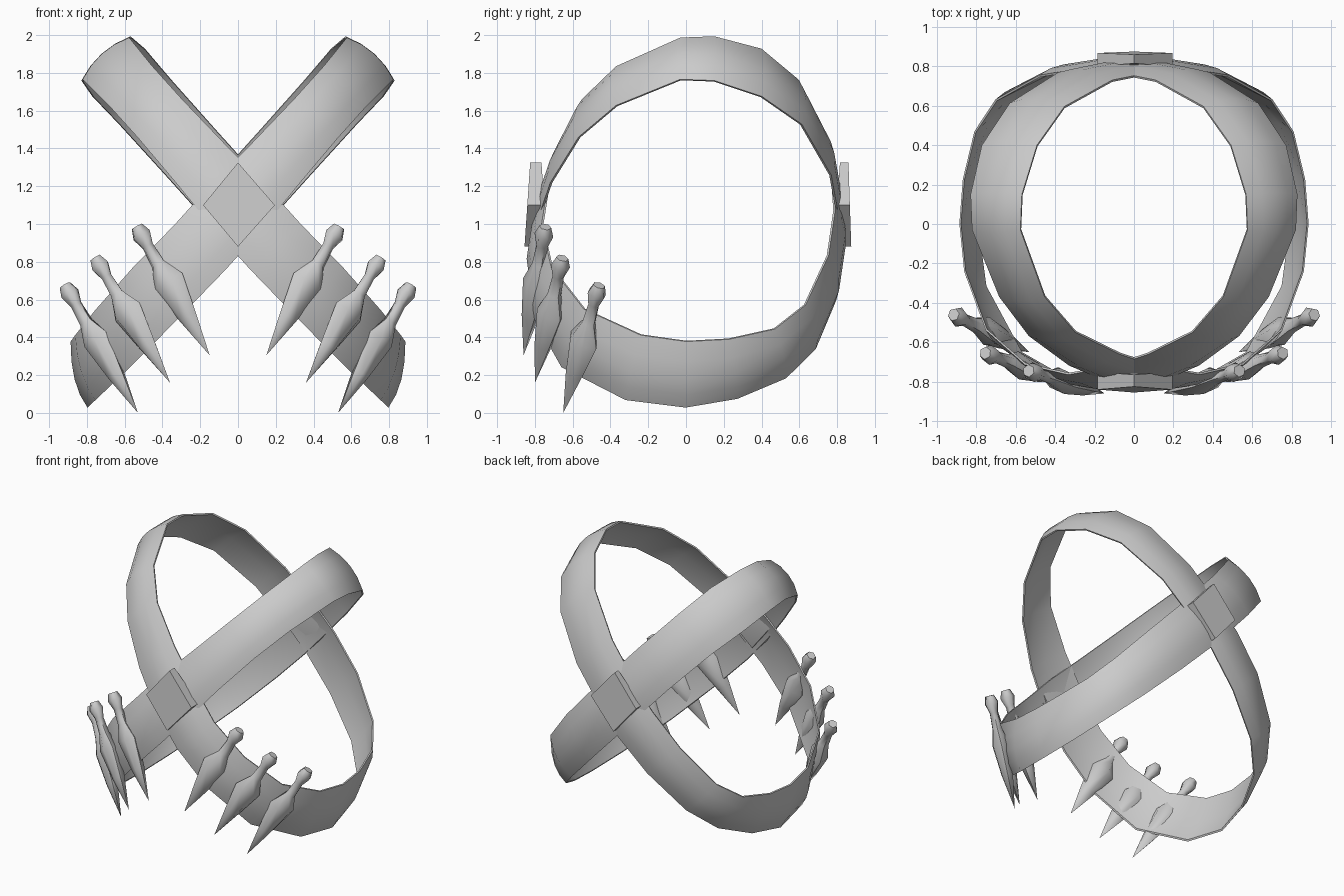
import bpy, bmesh, math
from mathutils import Vector

if "Cube" in bpy.data.objects:
    bpy.data.objects.remove(bpy.data.objects["Cube"])

TH = math.atan2(0.743, 0.669)
D = Vector((math.cos(TH), 0, math.sin(TH)))      # along the strap
W = Vector((-math.sin(TH), 0, math.cos(TH)))     # across the strap
C = Vector((0, 0, 1.1))


def make(name, bm, angle=40):
    bmesh.ops.recalc_face_normals(bm, faces=bm.faces)
    me = bpy.data.meshes.new(name)
    bm.to_mesh(me)
    bm.free()
    ob = bpy.data.objects.new(name, me)
    bpy.context.collection.objects.link(ob)
    bpy.context.view_layer.objects.active = ob
    ob.select_set(True)
    bpy.ops.object.shade_smooth_by_angle(angle=math.radians(angle))
    ob.select_set(False)
    return ob


# Strap stations: distance along strap, y, half width, lean of the lower edge
STATIONS = [
    (0, .80, .18, .02), (.37, .75, .18, .02), (.735, .605, .182, .01),
    (.945, .40, .188, 0), (1.045, .15, .175, 0), (1.045, -.03, .165, 0),
    (.85, -.37, .155, 0), (.62, -.56, .155, .01), (.30, -.69, .165, .03),
    (0, -.765, .18, .035), (-.3, -.80, .18, .035), (-.62, -.762, .18, .05),
    (-.95, -.60, .17, .08), (-1.16, -.28, .155, .10), (-1.21, 0, .15, .10),
    (-1.17, .25, .15, .08), (-1.06, .50, .15, .05), (-.87, .66, .16, .03),
    (-.52, .775, .175, .02), (-.2, .81, .18, .02)]


def strap(name, side):
    bm = bmesh.new()
    n = len(STATIONS)
    rings = []
    for i, (u, y, hw, lean) in enumerate(STATIONS):
        a, b = STATIONS[i - 1], STATIONS[(i + 1) % n]
        out = (D * (a[1] - b[1]) + Vector((0, b[0] - a[0], 0))).normalized()
        mid = C + D * u + Vector((0, y, 0))
        if out.dot(mid - C) < 0:
            out = -out
        if u < -.5:                      # lowest part swings outward
            mid += (W * .25 - D * .2) * lean
        # bulged outer face, flatter inner face
        sec = [(s, .035 * (1 - s * s)) for s in (-1, -.5, 0, .5, 1)]
        sec += [(s, -.012 + .03 * (1 - s * s)) for s in (.98, 0, -.98)]
        ring = []
        for s, h in sec:
            p = mid + W * hw * s + out * (h - lean * s)
            p.x *= side
            ring.append(bm.verts.new(p))
        rings.append(ring)
    for i in range(n):
        r, q = rings[i], rings[(i + 1) % n]
        for j in range(8):
            k = (j + 1) % 8
            bm.faces.new((r[j], r[k], q[k], q[j]))
    make(name, bm)


strap("strap_right_high", 1)
strap("strap_left_high", -1)


# Diamond patches over the two crossings, deeper at the side corners
def patch(name, y_in, y_top, y_bottom):
    bm = bmesh.new()
    corners = [(0, 1.325), (.195, 1.1), (0, .88), (-.185, 1.1)]
    outer, inner = [], []
    for i, (x, z) in enumerate(corners):
        y = y_bottom + (y_top - y_bottom) * (z - .88) / .445
        outer.append(bm.verts.new((x, y, z)))
        inner.append(bm.verts.new((x, y + y_in * (1.5 if i % 2 else 1), z)))
    bm.faces.new(outer)
    bm.faces.new((inner[0], inner[1], inner[3]))
    bm.faces.new((inner[1], inner[2], inner[3]))
    for i in range(4):
        j = (i + 1) % 4
        bm.faces.new((outer[i], outer[j], inner[j], inner[i]))
    make(name, bm, 20)


patch("front_patch", .06, -.825, -.855)
patch("back_patch", -.045, .86, .875)

# Knife profile: fraction of length, half width, half depth
PROFILE = [(0, .034, .032), (.065, .054, .05), (.15, .032, .03),
           (.29, .038, .036), (.43, .095, .064), (.7, .052, .044)]


def knife(name, top, tip, side):
    top, tip = Vector(top), Vector(tip)
    axis = tip - top
    m = top.lerp(tip, .45)
    wide = axis.cross(Vector((m.x, m.y, 0))).normalized()
    deep = wide.cross(axis).normalized()
    flip = Vector((side, 1, 1))
    bm = bmesh.new()
    rings = []
    for t, w, d in PROFILE:
        rings.append([bm.verts.new((top + axis * t
                      + wide * w * math.cos(k * math.pi / 3)
                      + deep * d * math.sin(k * math.pi / 3)) * flip)
                      for k in range(6)])
    point = bm.verts.new(tip * flip)
    bm.faces.new(rings[0])
    for k in range(6):
        j = (k + 1) % 6
        for r, q in zip(rings, rings[1:]):
            bm.faces.new((r[k], r[j], q[j], q[k]))
        bm.faces.new((rings[-1][k], rings[-1][j], point))
    make(name, bm, 62)


# Three knives on each lower front strap
KNIVES = [((.535, -.745, .985), (.15, -.86, .305)),
          ((.755, -.655, .82), (.36, -.80, .16)),
          ((.915, -.46, .675), (.53, -.65, 0.0))]
for i, (a, b) in enumerate(KNIVES):
    for label, side in (("right", 1), ("left", -1)):
        knife(f"knife_{label}_{i + 1}", a, b, side)
